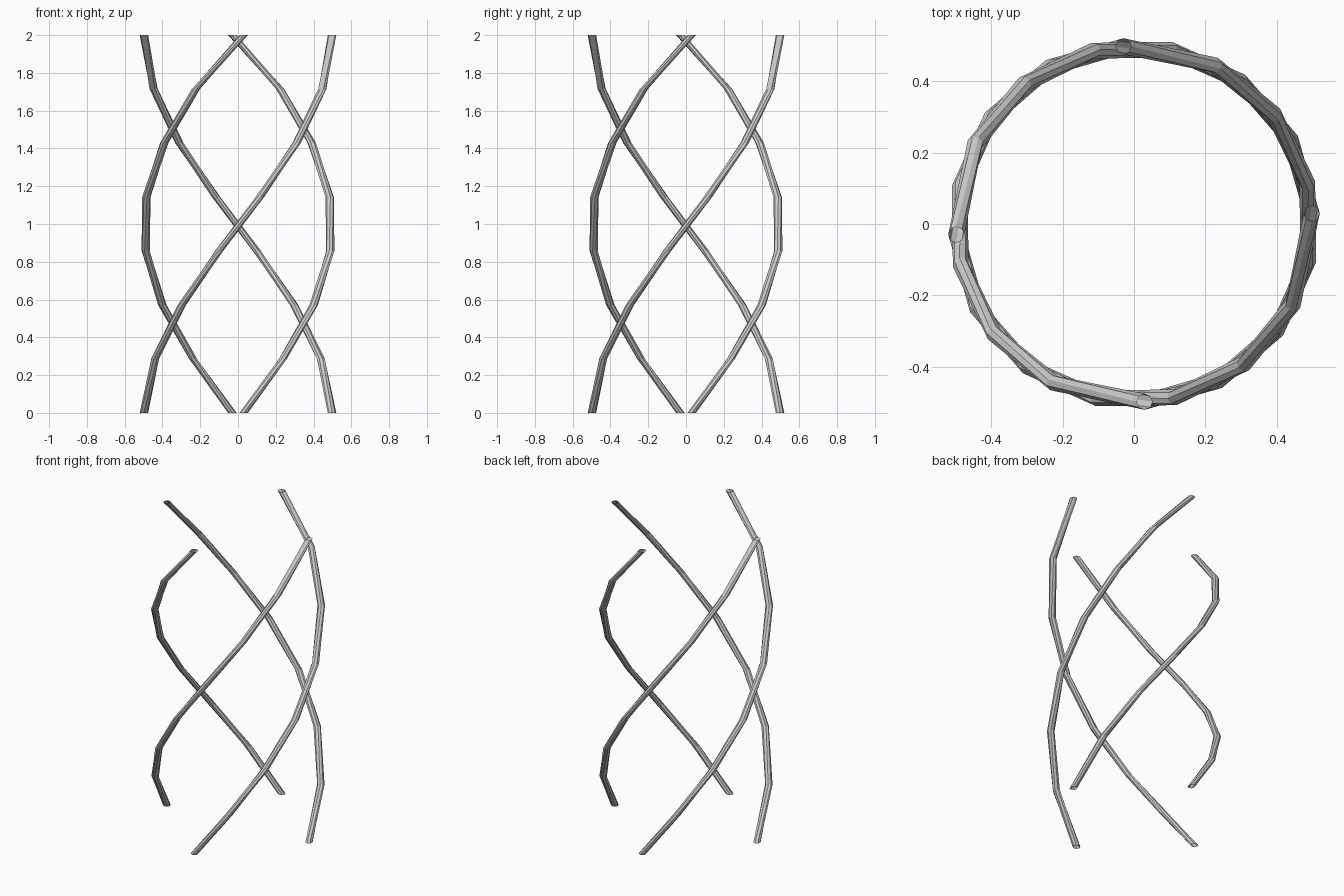
import bpy, bmesh, math
from mathutils import Matrix, Vector

old = bpy.data.objects.get("Cube")
if old:
    bpy.data.objects.remove(old, do_unlink=True)

HEIGHT, STEPS = 2.0, 7
# Even turns of 25 degrees, with the last one closing the half turn
TURNS = [math.radians(25 * i) for i in range(STEPS)] + [math.pi]
CENTRE, ROD, SIDES = Vector((0.498, 0.03, 0)), 0.0225, 8

grey = bpy.data.materials.new("light grey")
grey.use_nodes = True
colour = (0.6, 0.6, 0.6, 1)
grey.diffuse_color = colour
grey.node_tree.nodes["Principled BSDF"].inputs["Base Color"].default_value = colour


def strand(name, start):
    """Open round tube lifted in level steps while it turns about the z axis."""
    bm = bmesh.new()
    rings = []
    for i, twist in enumerate(TURNS):
        turn = Matrix.Rotation(start + twist, 3, 'Z')
        ring = []
        for k in range(SIDES):
            a = math.tau * k / SIDES
            p = turn @ (CENTRE + Vector((math.cos(a), math.sin(a), 0)) * ROD)
            p.z = HEIGHT * i / STEPS
            ring.append(bm.verts.new(p))
        rings.append(ring)
    # Side walls, open at both ends
    for low, high in zip(rings, rings[1:]):
        for k in range(SIDES):
            n = (k + 1) % SIDES
            bm.faces.new((low[k], low[n], high[n], high[k]))
    mesh = bpy.data.meshes.new(name)
    bm.to_mesh(mesh)
    bm.free()
    mesh.materials.append(grey)
    bpy.context.collection.objects.link(bpy.data.objects.new(name, mesh))


# Four matching helical strands
for n, side in enumerate(("left", "back", "right", "front")):
    strand(side + "_strand", n * math.pi / 2)
